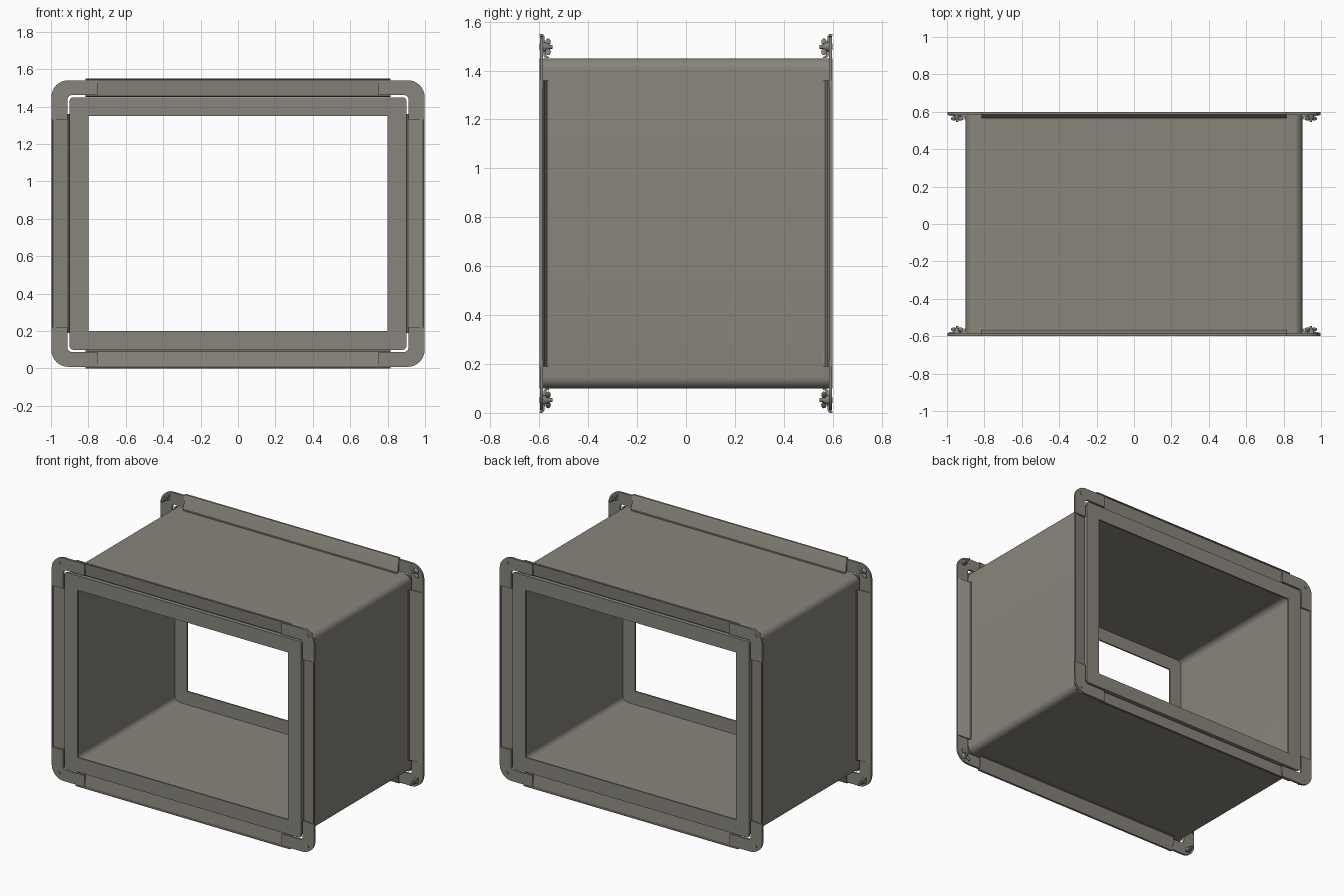
import bpy, bmesh, math
from mathutils import Vector, Matrix

if "Cube" in bpy.data.objects:
    bpy.data.objects.remove(bpy.data.objects["Cube"])

CZ = 0.775
steel = bpy.data.materials.new("galvanised grey")
steel.diffuse_color = (0.25, 0.235, 0.2, 1)
steel.use_nodes = True
steel.node_tree.nodes["Principled BSDF"].inputs["Base Color"].default_value = steel.diffuse_color


def finish(name, bm, smooth=True):
    bmesh.ops.remove_doubles(bm, verts=bm.verts, dist=0.0002)
    bmesh.ops.recalc_face_normals(bm, faces=bm.faces)
    me = bpy.data.meshes.new(name)
    bm.to_mesh(me)
    bm.free()
    me.materials.append(steel)
    ob = bpy.data.objects.new(name, me)
    bpy.context.collection.objects.link(ob)
    ob.location.z = CZ
    if smooth:
        bpy.ops.object.select_all(action='DESELECT')
        ob.select_set(True)
        bpy.context.view_layer.objects.active = ob
        bpy.ops.object.shade_smooth_by_angle(angle=math.radians(35))
    return ob


def arc(cx, cz, r, a0, a1, n=8):
    return [(cx + r * math.cos(math.radians(a0 + (a1 - a0) * i / n)),
             cz + r * math.sin(math.radians(a0 + (a1 - a0) * i / n))) for i in range(n + 1)]


def rounded(hx, hz, r):
    pts = []
    for k, (sx, sz) in enumerate([(1, 1), (-1, 1), (-1, -1), (1, -1)]):
        pts += arc(sx * (hx - r), sz * (hz - r), r, 90 * k, 90 * k + 90)
    return pts


def frame(name, outer, inner, y0, y1):
    # rectangular ring swept along y
    bm = bmesh.new()
    loops = [[bm.verts.new((x, y, z)) for x, z in pts]
             for pts, y in ((outer, y0), (outer, y1), (inner, y1), (inner, y0))]
    n = len(outer)
    for k in range(4):
        a, b = loops[k], loops[(k + 1) % 4]
        for i in range(n):
            j = (i + 1) % n
            bm.faces.new((a[i], a[j], b[j], b[i]))
    return finish(name, bm)


def prism(name, bottom, top, smooth=True):
    # solid between two matching 3D outlines
    bm = bmesh.new()
    a = [bm.verts.new(p) for p in bottom]
    b = [bm.verts.new(p) for p in top]
    bm.faces.new(a)
    bm.faces.new(b)
    for i in range(len(a)):
        j = (i + 1) % len(a)
        bm.faces.new((a[i], a[j], b[j], b[i]))
    return finish(name, bm, smooth)


# Duct body
frame("duct_body", rounded(0.9, 0.675, 0.045), rounded(0.892, 0.667, 0.037), -0.592, 0.592)

# Bar section: (y, distance outside the duct wall)
bar = [(0.560, 0.001), (0.574, 0.001), (0.582, 0.008), (0.592, 0.092), (0.6, 0.095),
       (0.6, 0.0995), (0.586, 0.0995), (0.579, 0.090), (0.573, 0.016), (0.568, 0.008), (0.560, 0.006)]

# Corner plate outline in the positive quadrant
corner = ([(0.75, 0.766)] + arc(0.908, 0.676, 0.09, 90, 0) +
          [(0.998, 0.555), (0.911, 0.555)] + arc(0.891, 0.666, 0.02, 0, 90) + [(0.75, 0.686)])

for s, end in ((-1, "front"), (1, "back")):
    # Inner lip
    frame(end + "_lip", rounded(0.9, 0.675, 0.02), rounded(0.8, 0.575, 0.0),
          s * 0.59, s * 0.6)
    # Flange bars
    for t, side in ((1, "top"), (-1, "bottom")):
        prism(f"{end}_{side}_bar", [(-0.815, s * y, t * (0.675 + d)) for y, d in bar],
              [(0.815, s * y, t * (0.675 + d)) for y, d in bar])
    for t, side in ((1, "right"), (-1, "left")):
        prism(f"{end}_{side}_bar", [(t * (0.9 + d * 0.97), s * y, -0.585) for y, d in bar],
              [(t * (0.9 + d * 0.97), s * y, 0.585) for y, d in bar])
    # Corner plates, bolts and wing nuts
    for sx in (-1, 1):
        for sz in (-1, 1):
            prism(end + "_corner_plate", [(sx * x, s * 0.584, sz * z) for x, z in corner],
                  [(sx * x, s * 0.598, sz * z) for x, z in corner])
            bx, bz = sx * 0.945, sz * 0.722
            bm = bmesh.new()
            # (radius 1, radius 2, y start, y end) of head, shank, nut hub
            for r1, r2, y0, y1 in ((0.013, 0.013, 0.597, 0.6), (0.008, 0.008, 0.545, 0.59),
                                   (0.02, 0.013, 0.584, 0.56)):
                m = Matrix.Translation((bx, s * (y0 + y1) / 2, bz)) @ Matrix.Rotation(
                    math.radians(90 if (y1 > y0) == (s < 0) else -90), 4, 'X')
                bmesh.ops.create_cone(bm, cap_ends=True, segments=16, radius1=r1, radius2=r2,
                                      depth=abs(y1 - y0), matrix=m)
            # nut wings
            for w in (-1, 1):
                m = (Matrix.Translation((bx + w * sx * 0.018, s * 0.564, bz - w * sz * 0.02))
                     @ Matrix.Rotation(sx * sz * math.radians(42), 4, 'Y')
                     @ Matrix.Diagonal((0.02, 0.011, 0.007, 1)))
                bmesh.ops.create_uvsphere(bm, u_segments=12, v_segments=8, radius=1, matrix=m)
            finish(end + "_wing_bolt", bm)
